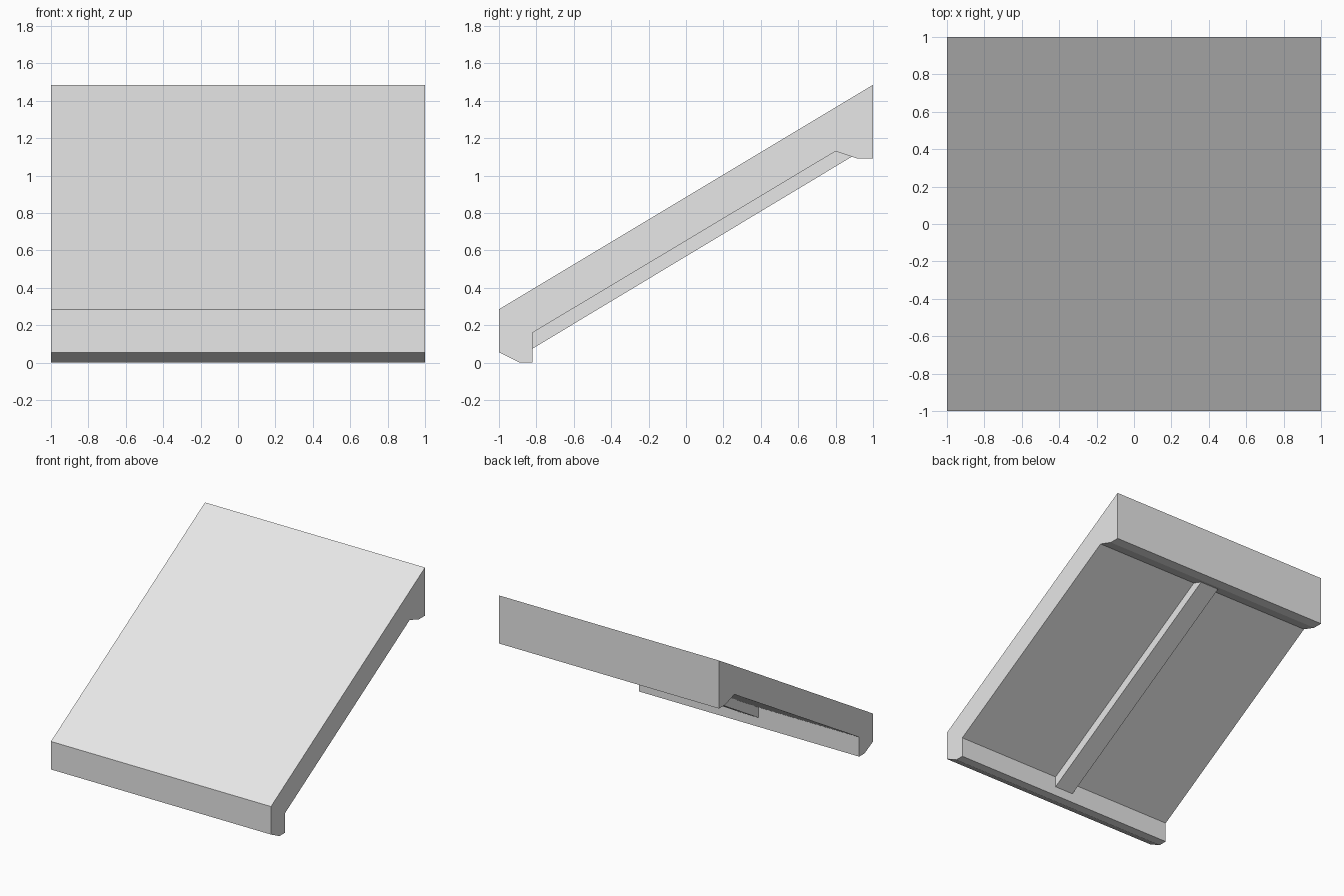
import bpy
import bmesh

default = bpy.data.objects.get("Cube")
if default:
    bpy.data.objects.remove(default, do_unlink=True)

# Single light grey material
grey = bpy.data.materials.new("light_grey")
grey.use_nodes = True
colour = (0.8, 0.8, 0.8, 1)
grey.diffuse_color = colour
grey.node_tree.nodes["Principled BSDF"].inputs["Base Color"].default_value = colour


def extrude_profile(name, profile, half_width):
    """Sweep a closed (y, z) profile across x, centred on x = 0."""
    bm = bmesh.new()
    face = bm.faces.new([bm.verts.new((-half_width, y, z)) for y, z in profile])
    swept = bmesh.ops.extrude_face_region(bm, geom=[face])["geom"]
    verts = [v for v in swept if isinstance(v, bmesh.types.BMVert)]
    bmesh.ops.translate(bm, verts=verts, vec=(2 * half_width, 0, 0))
    bmesh.ops.recalc_face_normals(bm, faces=bm.faces)
    mesh = bpy.data.meshes.new(name)
    bm.to_mesh(mesh)
    bm.free()
    mesh.materials.append(grey)
    obj = bpy.data.objects.new(name, mesh)
    bpy.context.collection.objects.link(obj)
    return obj


# Sloping slab with a chamfered lip at each end
extrude_profile("sloped_slab", [
    (-1, 0.285), (-1, 0.055), (-0.89, 0), (-0.82, 0), (-0.82, 0.16),
    (0.8, 1.13), (0.92, 1.09), (1, 1.09), (1, 1.485)], 1)

# Stiffening rib under the middle, running from lip to lip
extrude_profile("centre_rib", [
    (-0.82, 0.18), (-0.82, 0.075), (0.885, 1.1), (0.89, 1.13), (0.8, 1.15)], 0.083)
